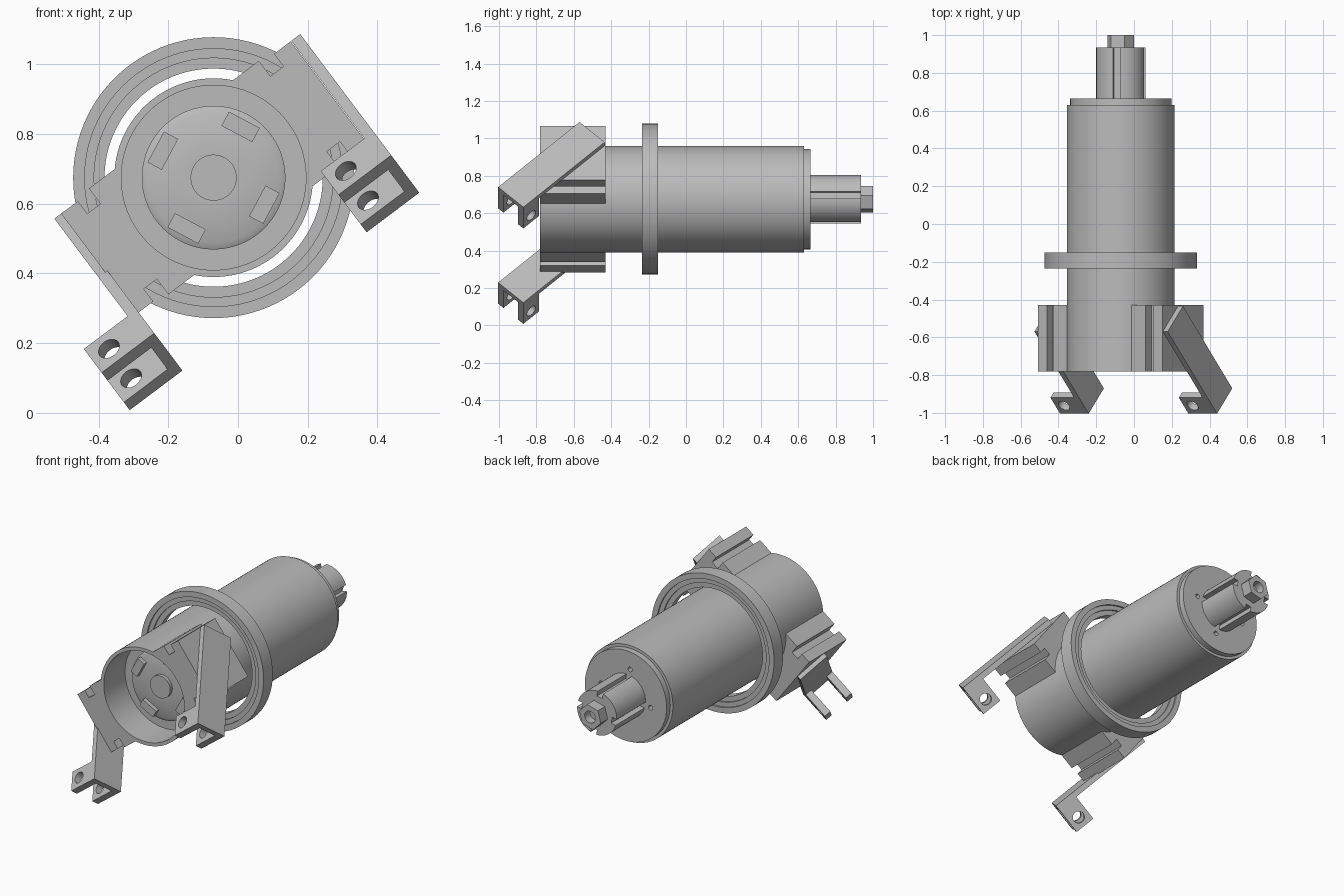
import bpy, bmesh
from math import cos, sin, pi, radians, sqrt, atan2
from mathutils import Matrix

cube = bpy.data.objects.get("Cube")
if cube:
    bpy.data.objects.remove(cube)

# One plain grey for everything
grey = bpy.data.materials.new("grey metal")
grey.use_nodes = True
COLOUR = (0.5, 0.5, 0.5, 1)
grey.diffuse_color = COLOUR
grey.node_tree.nodes["Principled BSDF"].inputs["Base Color"].default_value = COLOUR

# Frames: AXIAL extrudes towards the front, TILT turns the mounts about the barrel
CENTRE = Matrix.Translation((-0.07, 0, 0.675))
AXIAL = Matrix.Rotation(pi / 2, 4, 'X')
TILT = Matrix.Rotation(radians(53.1), 4, 'Y')
HALF_TURN = Matrix.Rotation(pi, 4, 'Y')
ARM = CENTRE @ TILT @ Matrix.Rotation(-pi / 4, 4, 'Z')


def finish(name, bm, matrix):
    bmesh.ops.remove_doubles(bm, verts=bm.verts, dist=1e-5)
    bmesh.ops.recalc_face_normals(bm, faces=bm.faces)
    bm.transform(matrix)
    mesh = bpy.data.meshes.new(name)
    bm.to_mesh(mesh)
    bm.free()
    mesh.materials.append(grey)
    obj = bpy.data.objects.new(name, mesh)
    bpy.context.collection.objects.link(obj)
    return obj


def prism(name, outline, low, high, matrix):
    """Closed outline extruded along local z."""
    bm = bmesh.new()
    face = bm.faces.new([bm.verts.new((x, y, low)) for x, y in outline])
    moved = bmesh.ops.extrude_face_region(bm, geom=[face], use_keep_orig=True)["geom"]
    verts = [v for v in moved if isinstance(v, bmesh.types.BMVert)]
    bmesh.ops.translate(bm, verts=verts, vec=(0, 0, high - low))
    return finish(name, bm, matrix)


def lathe(name, profile, closed=False, steps=96):
    """Profile of (radius, y) spun about the barrel axis."""
    bm = bmesh.new()
    verts = [bm.verts.new((r, y, 0)) for r, y in profile]
    edges = [bm.edges.new(pair) for pair in zip(verts, verts[1:])]
    if closed:
        edges.append(bm.edges.new((verts[-1], verts[0])))
    bmesh.ops.spin(bm, geom=verts + edges, cent=(0, 0, 0), axis=(0, 1, 0),
                   angle=2 * pi, steps=steps)
    return finish(name, bm, CENTRE)


def box(x0, x1, y0, y1):
    return [(x0, y0), (x1, y0), (x1, y1), (x0, y1)]


def circle(radius, sides=32, x=0, y=0, turn=0):
    return [(x + radius * cos(turn + 2 * pi * i / sides),
             y + radius * sin(turn + 2 * pi * i / sides)) for i in range(sides)]


def cut(obj, cutter):
    """Bake a boolean cut and drop the cutter."""
    mod = obj.modifiers.new("cut", 'BOOLEAN')
    mod.operation, mod.object, mod.solver = 'DIFFERENCE', cutter, 'EXACT'
    bpy.context.view_layer.update()
    graph = bpy.context.evaluated_depsgraph_get()
    mesh = bpy.data.meshes.new_from_object(obj.evaluated_get(graph))
    obj.modifiers.clear()
    obj.data = mesh
    bpy.data.objects.remove(cutter)


parts = []

# Barrel with open front cup, raised floor disc and central boss
barrel = lathe("barrel", [
    (0, -0.63), (0.066, -0.63), (0.066, -0.61), (0.187, -0.61), (0.206, -0.6),
    (0.206, -0.58), (0.265, -0.58), (0.265, -0.78), (0.285, -0.78),
    (0.285, 0.63), (0.268, 0.63), (0.268, 0.665), (0, 0.665)])
parts.append(barrel)

# Four small holes in the rear cap
for i in range(4):
    a = radians(10 + 90 * i)
    hole = circle(0.014, 16, 0.165 * cos(a), 0.165 * sin(a))
    cut(barrel, prism("cap_hole", hole, -0.7, -0.63, CENTRE @ AXIAL))

# Four pads on the cup floor
for i in range(4):
    frame = CENTRE @ AXIAL @ Matrix.Rotation(radians(62 + 90 * i), 4, 'Z')
    parts.append(prism(f"floor_pad_{i + 1}", box(0.142, 0.188, -0.05, 0.05),
                       0.6, 0.635, frame))

# Loose collar ring with stepped faces
parts.append(lathe("collar_ring", [
    (0.313, -0.215), (0.343, -0.215), (0.343, -0.225), (0.37, -0.225),
    (0.37, -0.235), (0.403, -0.235), (0.403, -0.15), (0.37, -0.15),
    (0.37, -0.16), (0.343, -0.16), (0.343, -0.17), (0.313, -0.17)], closed=True))

# Rear shaft with four lengthwise grooves
outline = []
for k in range(4):
    a = radians(10 + 90 * k)
    half = 0.14
    outline += [(0.1 * cos(a + s), 0.1 * sin(a + s)) for s in (-0.18, 0.18)]
    outline += [(0.13 * cos(a + half + (pi / 2 - 2 * half) * j / 12),
                 0.13 * sin(a + half + (pi / 2 - 2 * half) * j / 12)) for j in range(13)]
parts.append(prism("rear_shaft", outline, -0.935, -0.66, CENTRE @ AXIAL))

# Hexagonal end nut with a bore
nut = prism("end_nut", circle(0.073, 6, turn=radians(15)), -1, -0.93, CENTRE @ AXIAL)
cut(nut, prism("nut_bore", circle(0.035), -1.1, -0.95, CENTRE @ AXIAL))
parts.append(nut)

# Rail blocks on opposite sides: body, waist and outer flange, hollowed to the barrel
side = [(0.19, 0.305), (0.135, 0.305), (0.135, 0.352), (0.18, 0.352), (0.18, 0.412)]
inner = 0.275
limit = atan2(0.19, sqrt(inner ** 2 - 0.19 ** 2))
arc = [(inner * sin(limit * (i / 8 - 1)), inner * cos(limit * (i / 8 - 1)))
       for i in range(17)]
block = arc + side + [(-t, n) for t, n in reversed(side)]
for name, turn in (("left_rail_block", Matrix()), ("right_rail_block", HALF_TURN)):
    parts.append(prism(name, block, 0.43, 0.78, CENTRE @ TILT @ turn @ AXIAL))

# Two identical slanted arms, each ending in a two-pronged fork with pin holes
for name, shift in (("left", 0), ("right", -0.85)):
    frame = ARM @ Matrix.Translation((0, 0, shift))
    parts.append(prism(name + "_arm", box(0.275, 0.89, -0.53, -0.34),
                       0.414, 0.446, frame))
    for label, w in (("front", -0.53), ("rear", -0.38)):
        prong = prism(f"{name}_{label}_prong", box(0.77, 0.89, w, w + 0.04),
                      0.257, 0.42, frame)
        pin = circle(0.033, x=0.83, y=0.315)
        cut(prong, prism("pin_hole", pin, 0.2, 0.7, frame @ AXIAL))
        parts.append(prong)

# Smooth round surfaces, keep edges crisp
bpy.ops.object.select_all(action='DESELECT')
for part in parts:
    part.select_set(True)
bpy.context.view_layer.objects.active = barrel
bpy.ops.object.shade_smooth_by_angle(angle=radians(30))
